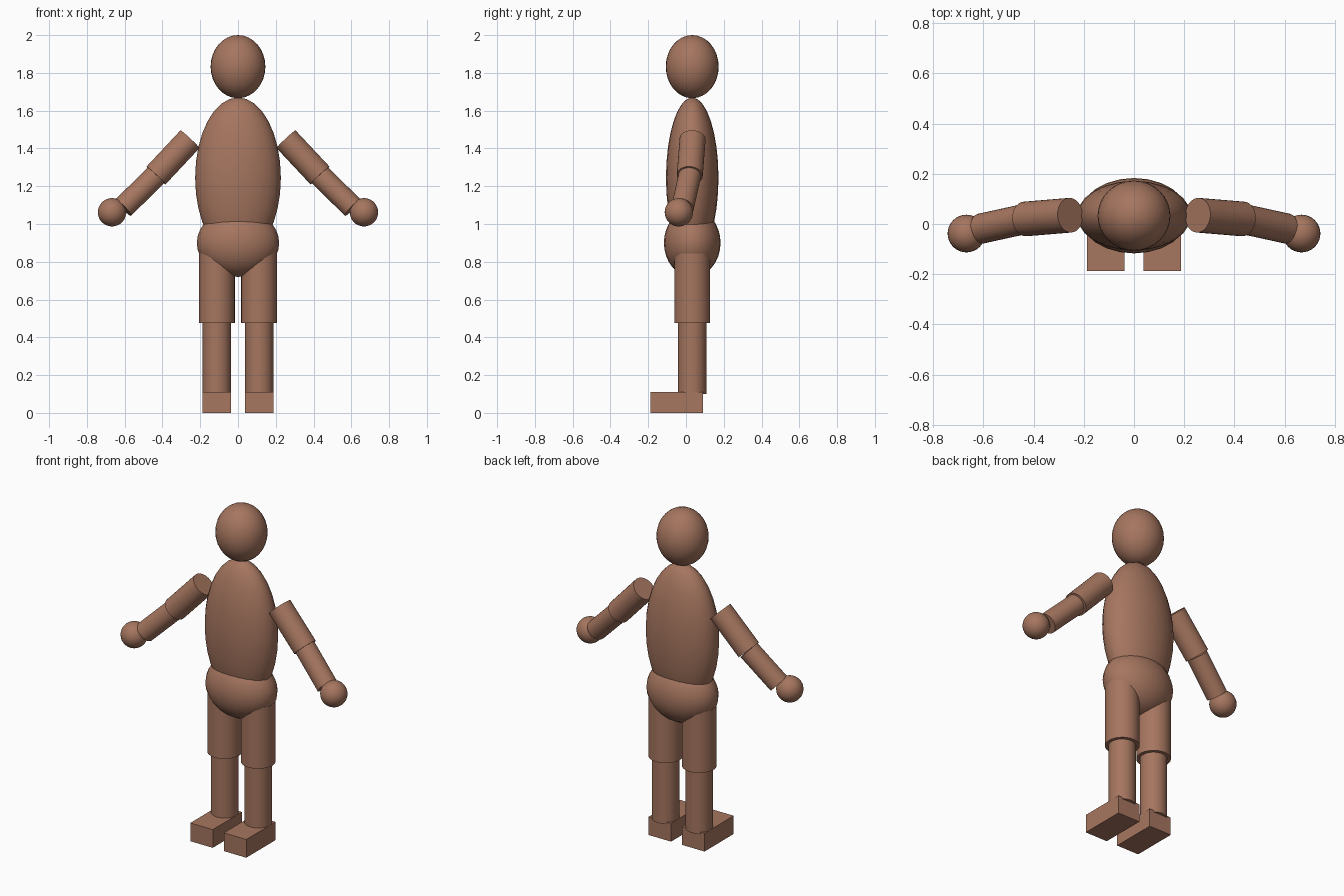
import bpy, math
from mathutils import Vector

if "Cube" in bpy.data.objects:
    bpy.data.objects.remove(bpy.data.objects["Cube"])

clay = bpy.data.materials.new("brown_clay")
clay.diffuse_color = (0.38, 0.18, 0.115, 1)
clay.use_nodes = True
clay.node_tree.nodes["Principled BSDF"].inputs["Base Color"].default_value = clay.diffuse_color
MID = 0.033  # depth of the body axis


def finish(name, smooth=True):
    ob = bpy.context.object
    ob.name = name
    ob.data.materials.append(clay)
    bpy.ops.object.transform_apply(location=False, rotation=False, scale=True)
    if smooth:
        bpy.ops.object.shade_smooth_by_angle(angle=math.radians(40))
    return ob


def ellipsoid(name, center, radii, segments=32, rings=16):
    bpy.ops.mesh.primitive_uv_sphere_add(segments=segments, ring_count=rings,
                                         radius=1, location=center)
    bpy.context.object.scale = radii
    return finish(name)


def limb(name, start, end, radius):
    a, b = Vector(start), Vector(end)
    d = b - a
    bpy.ops.mesh.primitive_cylinder_add(
        vertices=32, radius=radius, depth=d.length, location=(a + b) / 2,
        rotation=d.to_track_quat('Z', 'Y').to_euler())
    return finish(name)


# Head and body
ellipsoid("head", (0, MID, 1.833), (0.145, 0.14, 0.167))
ellipsoid("torso", (0, MID, 1.245), (0.227, 0.139, 0.425), 24, 16)
ellipsoid("pelvis", (0, MID, 0.9), (0.218, 0.15, 0.18), 24, 16)

# Mirrored limbs
for side, s in (("right", -1), ("left", 1)):
    elbow = (s * 0.434, 0.02, 1.257)
    limb(side + "_upper_arm", (s * 0.254, 0.035, 1.449), elbow, 0.069)
    limb(side + "_forearm", elbow, (s * 0.608, -0.018, 1.087), 0.06)
    ellipsoid(side + "_hand", (s * 0.667, -0.038, 1.062), (0.075,) * 3)
    x = s * 0.112
    limb(side + "_thigh", (x, MID, 0.477), (x, MID, 0.845), 0.095)
    limb(side + "_shin", (x, MID, 0.1), (x, MID, 0.5), 0.075)
    bpy.ops.mesh.primitive_cube_add(size=1, location=(x, -0.049, 0.055))
    bpy.context.object.scale = (0.15, 0.278, 0.11)
    finish(side + "_foot", smooth=False)
